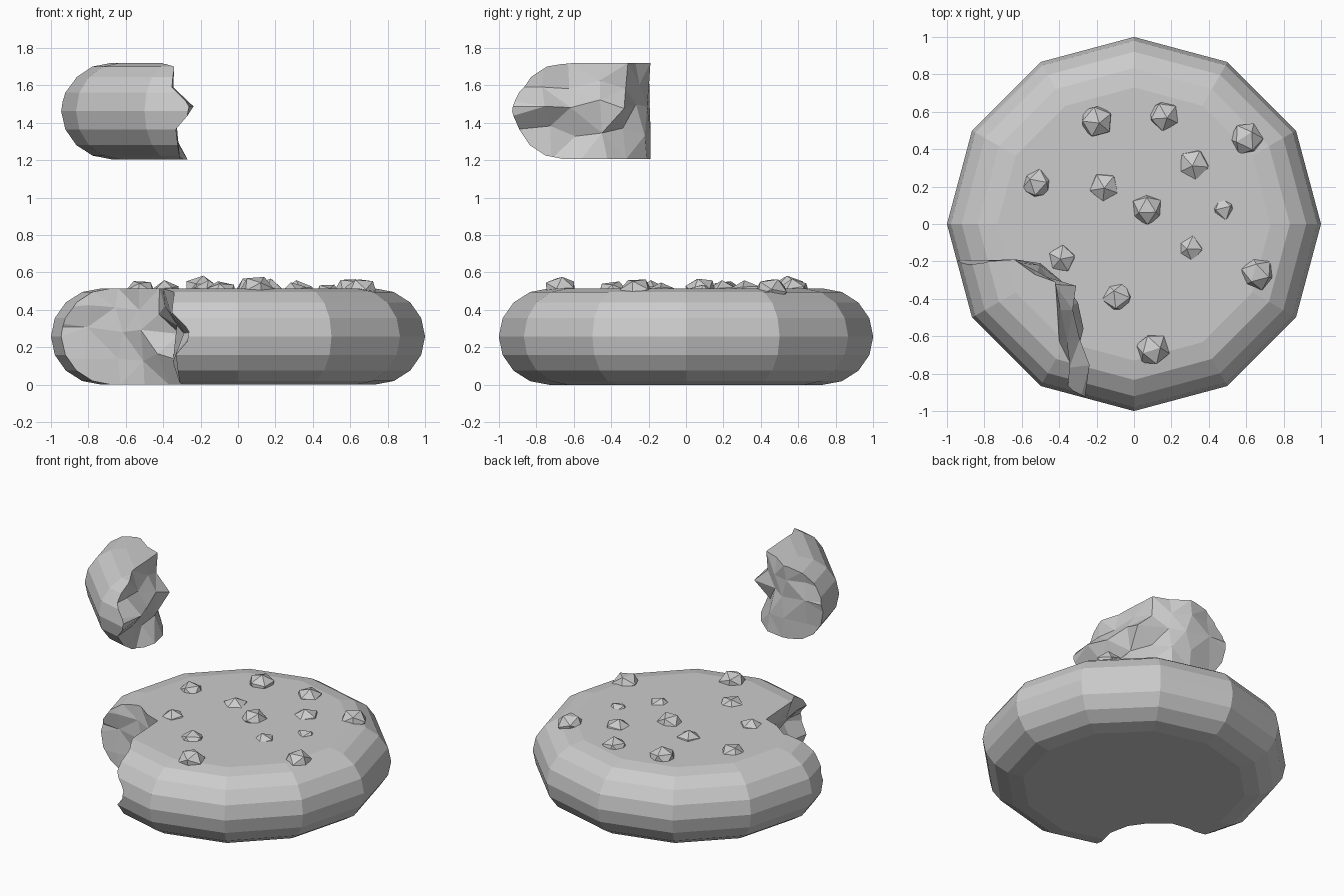
import bpy, bmesh, math, random
from mathutils import Matrix, Euler, Vector

if "Cube" in bpy.data.objects:
    bpy.data.objects.remove(bpy.data.objects["Cube"])

random.seed(4)
SIDES, HEIGHT = 12, 0.515


def new_object(name, bm):
    bmesh.ops.recalc_face_normals(bm, faces=bm.faces)
    me = bpy.data.meshes.new(name)
    bm.to_mesh(me)
    bm.free()
    ob = bpy.data.objects.new(name, me)
    bpy.context.collection.objects.link(ob)
    return ob


def loft(rings):
    """Closed solid through a stack of equal-length point rings."""
    bm = bmesh.new()
    rows = [[bm.verts.new(p) for p in ring] for ring in rings]
    n = len(rows[0])
    for a, b in zip(rows, rows[1:]):
        for i in range(n):
            j = (i + 1) % n
            bm.faces.new((a[i], a[j], b[j], b[i]))
    bm.faces.new(rows[0][::-1])
    bm.faces.new(rows[-1])
    return bm


# Biscuit body: twelve-sided disc with a rounded rim
def biscuit(name):
    rings = []
    for k in range(9):
        a = math.radians(-90 + 22.5 * k)
        r, z = 0.73 + 0.27 * math.cos(a), HEIGHT / 2 * (1 + math.sin(a))
        rings.append([(r * math.cos(math.tau * i / SIDES),
                       r * math.sin(math.tau * i / SIDES), z) for i in range(SIDES)])
    return new_object(name, loft(rings))


# Jagged break surface, blended from a bottom line to a top line
bottom = [(-1.3, -.20), (-.80, -.21), (-.63, -.19), (-.50, -.21), (-.37, -.32),
          (-.30, -.42), (-.27, -.56), (-.31, -.72), (-.32, -1.3)]
top = [(-1.3, -.20), (-.80, -.20), (-.64, -.19), (-.53, -.27), (-.42, -.31),
       (-.41, -.45), (-.40, -.63), (-.34, -.76), (-.38, -1.3)]
rings = []
for z, t, push, jitter in ((-.1, 0, 0, 0), (0, 0, 0, 0), (.15, .3, -.02, .03), (.3, .55, .06, .03),
                           (.4, .8, 0, .025), (HEIGHT, 1, 0, 0), (.65, 1, 0, 0)):
    ring = []
    for i, (b, u) in enumerate(zip(bottom, top)):
        p = Vector(b).lerp(Vector(u), t)
        if i > 3:
            p.x += push
        p += Vector((random.uniform(-jitter, jitter), random.uniform(-jitter, jitter * .4)))
        ring.append((p.x, p.y, z + random.uniform(-jitter, jitter)))
    rings.append(ring + [(-1.3, -1.3, z)])
bm = loft(rings)
bmesh.ops.triangulate(bm, faces=bm.faces)
cutter = new_object("break_cutter", bm)
cutter.hide_render = True


def cut(ob, operation):
    m = ob.modifiers.new("break", 'BOOLEAN')
    m.operation, m.object, m.solver = operation, cutter, 'EXACT'
    dg = bpy.context.evaluated_depsgraph_get()
    me = bpy.data.meshes.new_from_object(ob.evaluated_get(dg))
    ob.modifiers.clear()
    ob.data = me


cookie = biscuit("cookie_body")
cut(cookie, 'DIFFERENCE')

# Broken-off piece floating above its gap
piece = biscuit("broken_piece")
cut(piece, 'INTERSECT')
piece.location.z = 1.205
bpy.data.objects.remove(cutter)

# Chocolate chips: faceted lumps half sunk in the top (x, y, radius, peak)
chips = [(-.20, .55, .09, .585), (.16, .58, .085, .57), (.60, .455, .09, .575),
         (.32, .32, .09, .56), (-.52, .215, .085, .565), (-.16, .20, .085, .56),
         (.07, .08, .085, .58), (.48, .08, .075, .545), (.30, -.13, .08, .55),
         (-.385, -.185, .08, .56), (-.09, -.39, .088, .56), (.66, -.265, .09, .575),
         (.10, -.67, .09, .585)]
bm = bmesh.new()
for x, y, r, peak in chips:
    rot = Euler([random.uniform(0, 6.28) for _ in range(3)]).to_matrix().to_4x4()
    mat = Matrix.Translation((x, y, peak - .075)) @ Matrix.Diagonal((1, 1, .8 * .09 / r, 1)) @ rot
    bmesh.ops.create_icosphere(bm, subdivisions=1, radius=r * 1.03, matrix=mat)
new_object("chips", bm)
